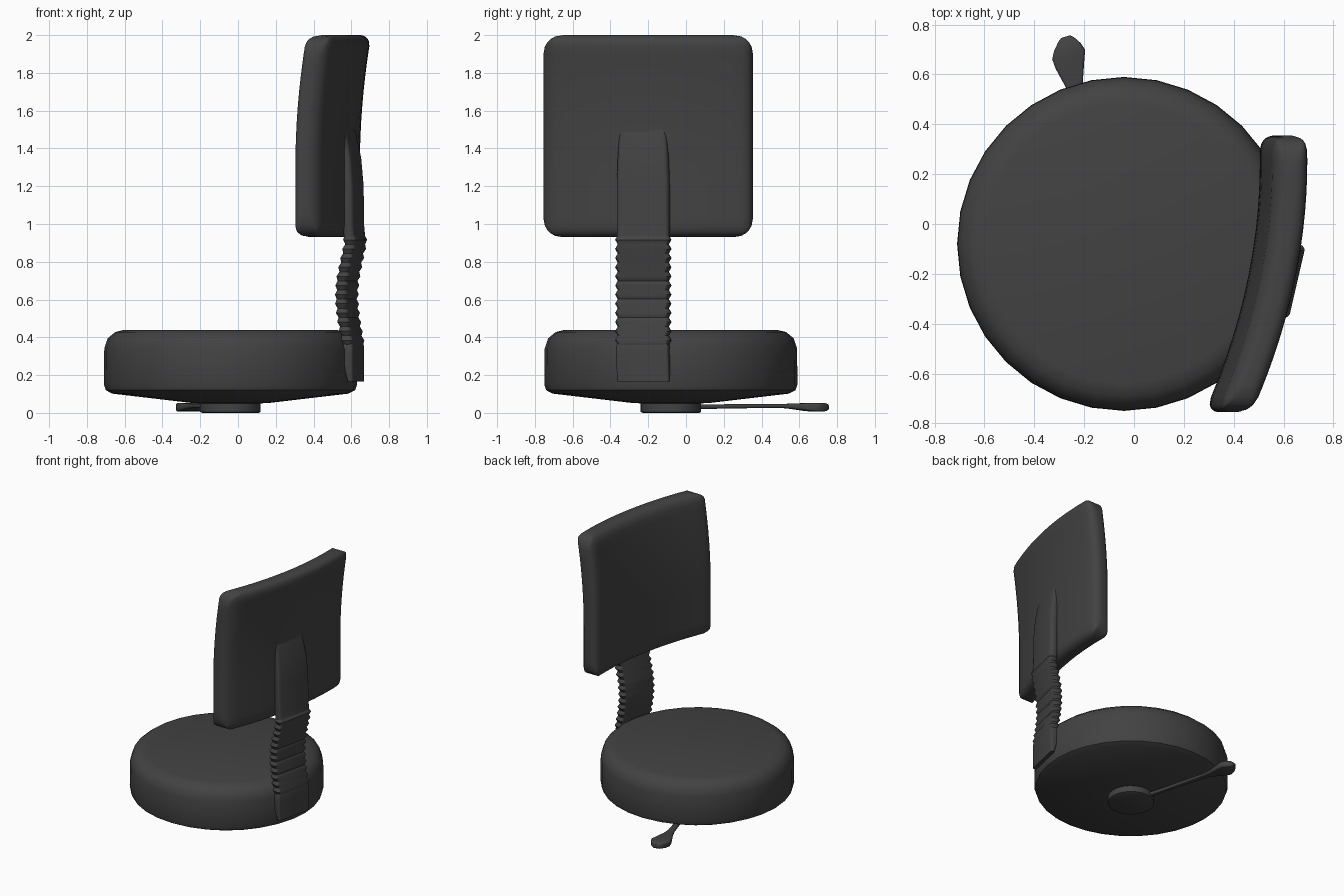
import bpy
import bmesh
import math
from mathutils import Vector

default = bpy.data.objects.get("Cube")
if default:
    bpy.data.objects.remove(default, do_unlink=True)

dark_grey = bpy.data.materials.new("dark_grey")
dark_grey.use_nodes = True
colour = (0.055, 0.055, 0.055, 1)
dark_grey.diffuse_color = colour
dark_grey.node_tree.nodes["Principled BSDF"].inputs["Base Color"].default_value = colour


def finish(name, bm, angle=40):
    bmesh.ops.recalc_face_normals(bm, faces=bm.faces)
    mesh = bpy.data.meshes.new(name)
    bm.to_mesh(mesh)
    bm.free()
    mesh.materials.append(dark_grey)
    obj = bpy.data.objects.new(name, mesh)
    bpy.context.collection.objects.link(obj)
    bpy.ops.object.select_all(action="DESELECT")
    obj.select_set(True)
    bpy.context.view_layer.objects.active = obj
    bpy.ops.object.shade_smooth_by_angle(angle=math.radians(angle))
    return obj


def lathe(name, profile, centre, sides):
    bm = bmesh.new()
    verts = [bm.verts.new((centre[0] + r, centre[1], z)) for r, z in profile]
    edges = [bm.edges.new(pair) for pair in zip(verts, verts[1:])]
    bmesh.ops.spin(bm, geom=verts + edges, cent=(*centre, 0), axis=(0, 0, 1),
                   angle=math.tau, steps=sides)
    bmesh.ops.remove_doubles(bm, verts=bm.verts, dist=0.0005)
    return finish(name, bm)


def loft(name, stations, side, thick, corner):
    """Skin rounded rectangles given as (centre, half width, half thickness)."""
    bm = bmesh.new()
    rings = []
    for centre, w, t in stations:
        r = min(corner, w * 0.9, t * 0.9)
        ring = []
        for k, (sx, sy) in enumerate([(1, 1), (-1, 1), (-1, -1), (1, -1)]):
            for step in range(4):
                a = (k + step / 3) * math.pi / 2
                u = sx * (w - r) + r * math.cos(a)
                v = sy * (t - r) + r * math.sin(a)
                ring.append(bm.verts.new(Vector(centre) + side * u + thick * v))
        rings.append(ring)
    for low, high in zip(rings, rings[1:]):
        for i in range(len(low)):
            j = (i + 1) % len(low)
            bm.faces.new((low[i], low[j], high[j], high[i]))
    bm.faces.new(rings[0])
    bm.faces.new(rings[-1])
    return finish(name, bm)


def round_off(p, half, r):
    """Pull a box point onto the same box with edges of radius r."""
    inner = Vector([max(-(h - r), min(h - r, c)) for c, h in zip(p, half)])
    out = p - inner
    return inner + out.normalized() * min(r, out.length) if out.length > 0 else p


# Round cushion with a shallow conical underside
centre = (-0.04, -0.08)
lathe("seat_cushion", [(0, 0.44), (0.56, 0.44), (0.61, 0.428), (0.65, 0.395), (0.668, 0.34),
                       (0.67, 0.15), (0.66, 0.12), (0.625, 0.102), (0.2, 0.052), (0, 0.045)],
      centre, 32)
lathe("swivel_hub", [(0, 0.06), (0.16, 0.06), (0.16, 0.005), (0.15, 0), (0, 0)], centre, 24)

# Backrest: rounded slab bowed around the seat and flared back at the top
bm = bmesh.new()
bmesh.ops.create_cube(bm, size=2)
bmesh.ops.subdivide_edges(bm, edges=bm.edges, cuts=19, use_grid_fill=True)
half = Vector((0.07, 0.555, 0.535))
for v in bm.verts:
    p = Vector([math.sin(c * math.pi / 2) * h for c, h in zip(v.co, half)])
    # round the outline corners, then the rims
    depth = p.x
    rim = round_off(p, half, 0.06)
    flat = round_off(Vector((0, rim.y, rim.z)), Vector((1, half.y, half.z)), 0.10)
    y, z = flat.y - 0.2, flat.z + 1.465
    flare = max(0, (z - 1.3) / 0.7)
    bow = 0.705 - 0.22 * (y - 0.25) ** 2
    v.co = (bow - 0.07 + rim.x - 0.06 * (1 - flare ** 2), y, z)
finish("backrest_pad", bm, 60)

# Back support: bracket, ribbed flexible sleeve and flat blade behind the pad
yaw = math.radians(13)
side = Vector((math.sin(yaw), math.cos(yaw), 0))
thick = Vector((math.cos(yaw), -math.sin(yaw), 0))
spine_y = -0.226

loft("support_bracket", [((0.625, spine_y, 0.165), 0.142, 0.014),
                         ((0.617, spine_y, 0.22), 0.142, 0.022),
                         ((0.602, spine_y, 0.31), 0.142, 0.037),
                         ((0.602, spine_y, 0.35), 0.142, 0.037),
                         ((0.605, spine_y, 0.38), 0.132, 0.028)], side, thick, 0.012)

path = [(0.36, 0.61), (0.5, 0.585), (0.6, 0.575), (0.7, 0.58), (0.8, 0.6), (0.9, 0.622), (1, 0.612)]


def path_x(z):
    for (z0, x0), (z1, x1) in zip(path, path[1:]):
        if z <= z1:
            s = (z - z0) / (z1 - z0)
            return x0 + (x1 - x0) * s
    return path[-1][1]


ribs = []
for i in range(25):
    z = 0.36 + i * 0.0242
    swell = 0.012 * (i % 2)
    ribs.append(((path_x(z), spine_y, z), 0.138 + swell, 0.027 + swell * 0.7))
loft("ribbed_sleeve", ribs, side, thick, 0.022)

loft("support_blade", [((x, spine_y, z), w, 0.03) for x, z, w in
                       [(0.618, 0.92, 0.142), (0.611, 1, 0.142), (0.609, 1.2, 0.142),
                        (0.597, 1.35, 0.137), (0.575, 1.46, 0.13), (0.555, 1.55, 0.12)]],
     side, thick, 0.022)

# Height lever with a flat paddle
lean = Vector((0.96, 0.28, 0))
loft("height_lever", [((x, y, z), w, t) for x, y, z, w, t in
                      [(-0.08, 0, 0.032, 0.018, 0.013), (-0.16, 0.28, 0.035, 0.018, 0.011),
                       (-0.225, 0.5, 0.037, 0.024, 0.01), (-0.24, 0.56, 0.035, 0.036, 0.014),
                       (-0.257, 0.64, 0.031, 0.06, 0.021), (-0.262, 0.68, 0.03, 0.069, 0.023),
                       (-0.267, 0.71, 0.03, 0.056, 0.023), (-0.272, 0.74, 0.03, 0.033, 0.02),
                       (-0.274, 0.752, 0.03, 0.018, 0.013)]],
     lean, Vector((0, 0, 1)), 0.012)
